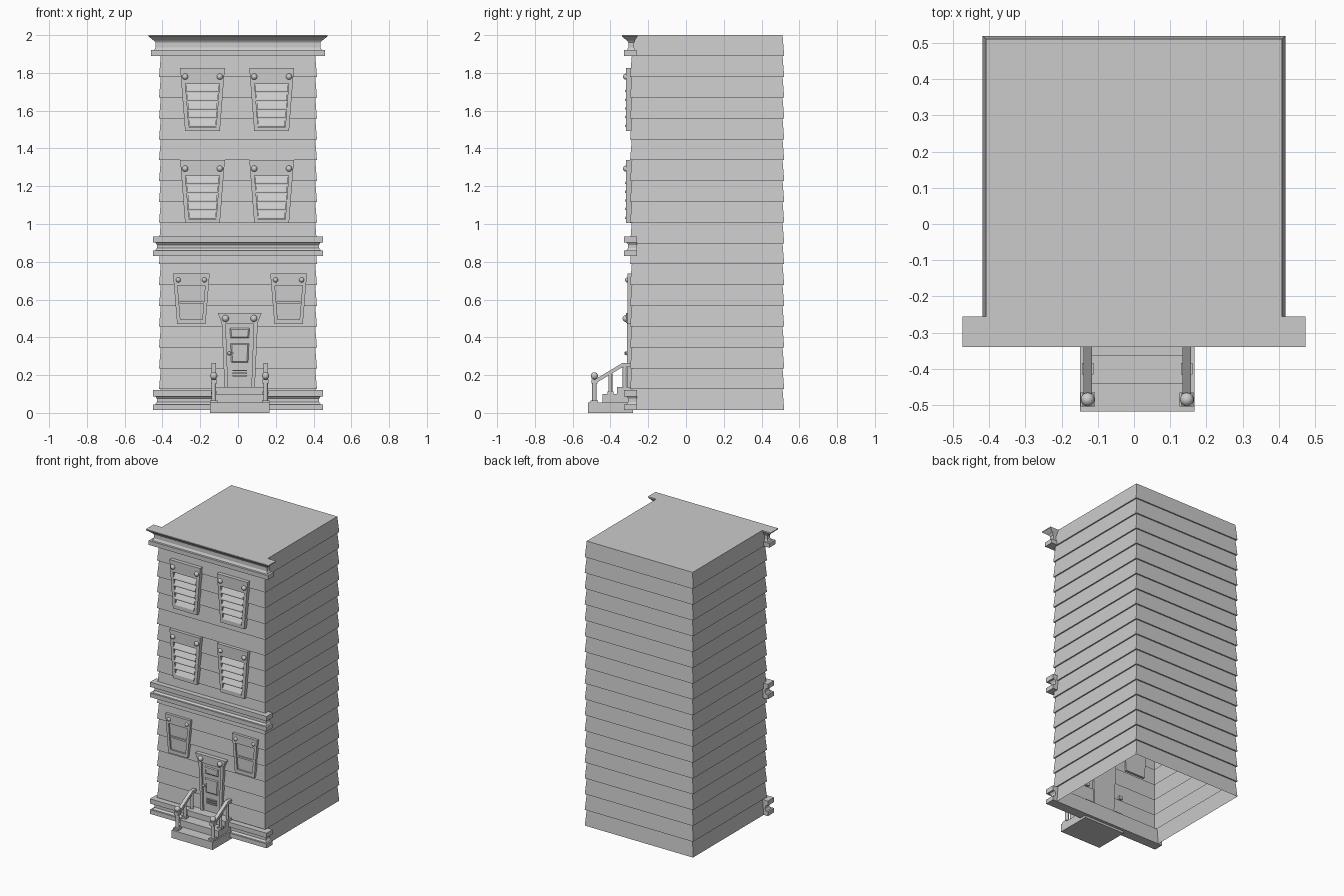
import bpy, bmesh
from mathutils import Vector

cube = bpy.data.objects.get("Cube")
if cube:
    bpy.data.objects.remove(cube, do_unlink=True)

gray = bpy.data.materials.new("plain gray")
gray.use_nodes = True
gray.diffuse_color = (0.6, 0.6, 0.6, 1)
gray.node_tree.nodes["Principled BSDF"].inputs["Base Color"].default_value = (0.6, 0.6, 0.6, 1)


def finish(name, bm, smooth=False):
    bmesh.ops.recalc_face_normals(bm, faces=bm.faces)
    for f in bm.faces:
        f.smooth = smooth
    mesh = bpy.data.meshes.new(name)
    bm.to_mesh(mesh)
    bm.free()
    mesh.materials.append(gray)
    obj = bpy.data.objects.new(name, mesh)
    bpy.context.collection.objects.link(obj)
    return obj


def loft(name, rings, cap_start=True, cap_end=True):
    """Skin a row of equal rings of points."""
    bm = bmesh.new()
    rows = [[bm.verts.new(p) for p in ring] for ring in rings]
    for a, b in zip(rows, rows[1:]):
        for i in range(len(a)):
            j = (i + 1) % len(a)
            bm.faces.new((a[i], a[j], b[j], b[i]))
    if cap_start:
        bm.faces.new(rows[0][::-1])
    if cap_end:
        bm.faces.new(rows[-1])
    return finish(name, bm)


def level(z, hx, y0, y1, cx=0):
    """Horizontal rectangle."""
    return [(cx - hx, y0, z), (cx + hx, y0, z), (cx + hx, y1, z), (cx - hx, y1, z)]


def upright(y, cx, z0, z1, wb, wt):
    """Trapezoid facing the front, half widths wb at the bottom and wt at the top."""
    return [(cx - wb, y, z0), (cx + wb, y, z0), (cx + wt, y, z1), (cx - wt, y, z1)]


def box(name, cx, hx, y0, y1, z0, z1):
    return loft(name, [level(z0, hx, y0, y1, cx), level(z1, hx, y0, y1, cx)])


def ball(name, x, y, z, r):
    bm = bmesh.new()
    bmesh.ops.create_uvsphere(bm, u_segments=20, v_segments=12, radius=r)
    bmesh.ops.translate(bm, verts=bm.verts, vec=Vector((x, y, z)))
    return finish(name, bm, True)


def post(name, x, y, z0, z1, r):
    bm = bmesh.new()
    bmesh.ops.create_cone(bm, cap_ends=True, segments=16, radius1=r, radius2=r, depth=z1 - z0)
    bmesh.ops.translate(bm, verts=bm.verts, vec=Vector((x, y, (z0 + z1) / 2)))
    return finish(name, bm)


# Clapboard walls, open underneath, each board flaring out at its foot
boards, bottom, top = 18, 0.015, 2.0
step = (top - bottom) / boards
rings = []
for i in range(boards):
    z = bottom + i * step
    rings.append(level(z, 0.418, -0.296, 0.52))
    rings.append(level(z + step, 0.409, -0.287, 0.511))
loft("clapboard_walls", rings, cap_start=False)

# Moulded bands across the front
for name, z in (("base_band", 0.015), ("middle_band", 0.83)):
    h = 0.105
    loft(name, [level(z + dz, hx, y, -0.26) for dz, hx, y in (
        (0, 0.45, -0.328), (0.03, 0.45, -0.328), (0.03, 0.438, -0.316), (0.042, 0.43, -0.306),
        (0.06, 0.43, -0.306), (h - 0.033, 0.438, -0.316), (h - 0.033, 0.45, -0.328),
        (h, 0.45, -0.328))])

# Cornice flaring to the roof line
loft("cornice", [level(z, hx, y0, y1) for z, hx, y0, y1 in (
    (1.89, 0.46, -0.328, -0.262), (1.92, 0.46, -0.328, -0.262), (1.92, 0.445, -0.313, -0.27),
    (1.935, 0.436, -0.305, -0.275), (1.96, 0.436, -0.305, -0.275), (1.972, 0.445, -0.313, -0.27),
    (1.975, 0.452, -0.318, -0.268), (1.994, 0.474, -0.34, -0.256), (2.0, 0.474, -0.34, -0.256))])


def window(name, cx, z0, z1, wb, wt, front, opening, glass):
    """Tapered frame with a recessed opening."""
    o0, o1, ob, ot = opening
    loft(name, [upright(-0.28, cx, z0, z1, wb, wt), upright(front, cx, z0, z1, wb, wt),
                upright(front, cx, o0, o1, ob, ot), upright(glass, cx, o0, o1, ob, ot)])


# Upper windows with louvred shutters
for floor, z in (("second", 1.005), ("third", 1.492)):
    for side, cx in (("right", -0.188), ("left", 0.178)):
        tag = f"{floor}_floor_{side}"
        window(tag + "_window", cx, z, z + 0.333, 0.092, 0.118, -0.318,
               (z + 0.02, z + 0.252, 0.072, 0.09), -0.3)
        for i in range(5):
            s = z + 0.022 + i * 0.046
            w = 0.071 + i * 0.0035
            loft(f"{tag}_slat_{i + 1}", [
                level(s, w, -0.322, -0.299, cx), level(s + 0.008, w, -0.322, -0.299, cx),
                level(s + 0.042, w, -0.304, -0.299, cx)])
        for dx in (-0.092, 0.092):
            ball(tag + "_window_stud", cx + dx, -0.318, z + 0.288, 0.016)

# Ground floor windows with a middle rail
for side, cx in (("right", -0.247), ("left", 0.268)):
    tag = "ground_floor_" + side
    window(tag + "_window", cx, 0.47, 0.737, 0.075, 0.097, -0.31,
           (0.495, 0.675, 0.058, 0.073), -0.299)
    box(tag + "_window_rail", cx, 0.064, -0.307, -0.298, 0.578, 0.59)
    for dx in (-0.069, 0.069):
        ball(tag + "_window_stud", cx + dx, -0.31, 0.704, 0.013)

# Door with tapered surround, header, panels and letter slot
dc = 0.009
window("door_surround", dc, 0.135, 0.49, 0.08, 0.096, -0.312, (0.137, 0.47, 0.062, 0.074), -0.3)
loft("door_header", [upright(y, dc, 0.475, 0.53, 0.095, 0.117) for y in (-0.28, -0.318)])
for name, z0, z1, w in (("upper_door_panel", 0.395, 0.45, 0.05), ("middle_door_panel", 0.265, 0.37, 0.046)):
    loft(name, [upright(-0.299, dc, z0, z1, w, w + 0.004),
                upright(-0.305, dc, z0 + 0.008, z1 - 0.008, w - 0.008, w - 0.004)])
for i in range(3):
    box(f"letter_slat_{i + 1}", dc, 0.038, -0.308, -0.299, 0.193 + i * 0.014, 0.2 + i * 0.014)
ball("door_knob", -0.046, -0.317, 0.315, 0.01)
box("door_handle", -0.035, 0.012, -0.322, -0.315, 0.311, 0.319)
for dx in (-0.075, 0.075):
    ball("door_stud", dc + dx, -0.318, 0.5, 0.018)

# Front steps
for i, (y, z) in enumerate(((-0.518, 0.055), (-0.442, 0.1), (-0.365, 0.138))):
    box(f"step_{i + 1}", dc, 0.158 if i == 0 else 0.148, y, -0.28, 0, z)

# Stair railings
for side, x in (("right", -0.128), ("left", 0.146)):
    box(side + "_newel_base", x, 0.02, -0.505, -0.465, 0.05, 0.066)
    post(side + "_newel_post", x, -0.485, 0.06, 0.168, 0.012)
    box(side + "_newel_cap", x, 0.016, -0.501, -0.469, 0.155, 0.178)
    ball(side + "_newel_ball", x, -0.485, 0.196, 0.019)
    box(side + "_middle_post_base", x, 0.016, -0.416, -0.384, 0.098, 0.112)
    post(side + "_middle_post", x, -0.4, 0.1, 0.215, 0.01)
    post(side + "_upper_post", x, -0.325, 0.135, 0.255, 0.01)
    loft(side + "_handrail", [upright(y, x, z - 0.022, z, 0.012, 0.012) for y, z in (
        (-0.49, 0.172), (-0.335, 0.265), (-0.28, 0.265))])
